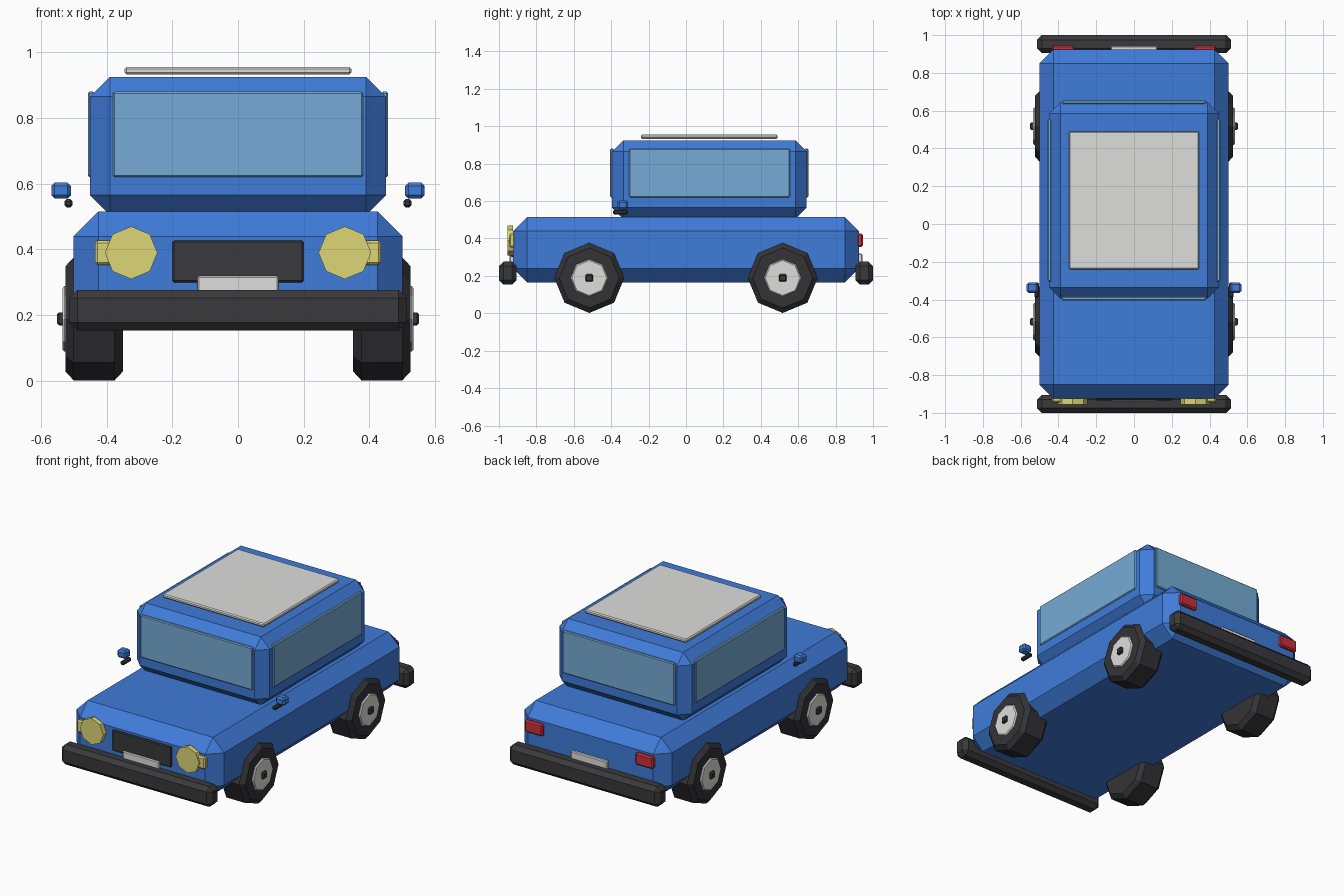
import bpy
import math

default = bpy.data.objects.get("Cube")
if default:
    bpy.data.objects.remove(default, do_unlink=True)


def material(name, rgb):
    m = bpy.data.materials.new(name)
    m.use_nodes = True
    color = (*rgb, 1.0)
    m.diffuse_color = color
    m.node_tree.nodes["Principled BSDF"].inputs["Base Color"].default_value = color
    return m


BLUE = material("blue paint", (0.05, 0.2, 0.7))
GLASS = material("window glass", (0.18, 0.41, 0.67))
GREY = material("light grey", (0.73, 0.73, 0.72))
DARK = material("dark trim", (0.042, 0.04, 0.043))
TYRE = material("tyre rubber", (0.034, 0.033, 0.038))
YELLOW = material("yellow lamp", (0.73, 0.68, 0.18))
RED = material("red lamp", (0.6, 0.03, 0.045))


def finish(ob, name, mat, bevel):
    ob.name = name
    ob.data.materials.append(mat)
    if bevel:
        mod = ob.modifiers.new("Chamfer", "BEVEL")
        mod.width = bevel
        mod.segments = 1
        mod.limit_method = "ANGLE"
        mod.angle_limit = math.radians(60)
    return ob


def box(name, mat, xs, ys, zs, bevel=0.0):
    """Chamfered box between the given limits on each axis."""
    spans = (xs, ys, zs)
    bpy.ops.mesh.primitive_cube_add(size=1, location=[(a + b) / 2 for a, b in spans])
    ob = bpy.context.object
    size = [abs(b - a) for a, b in spans]
    for v in ob.data.vertices:
        v.co = [c * s for c, s in zip(v.co, size)]
    return finish(ob, name, mat, bevel)


def octagon(name, mat, radius, depth, loc, axis, bevel=0.0):
    """Eight-sided disc with a corner pointing up, lying along x or y."""
    rot = (0, math.pi / 2, 0) if axis == "x" else (math.pi / 2, 0, 0)
    bpy.ops.mesh.primitive_cylinder_add(vertices=8, radius=radius, depth=depth,
                                        location=loc, rotation=rot)
    return finish(bpy.context.object, name, mat, bevel)


# Body shell, cabin and roof panel
box("body", BLUE, (-0.5, 0.5), (-0.925, 0.925), (0.165, 0.515), 0.075)
box("cabin", BLUE, (-0.45, 0.45), (-0.395, 0.645), (0.505, 0.925), 0.06)
box("roof_panel", GREY, (-0.345, 0.345), (-0.24, 0.49), (0.933, 0.955), 0.006)

# Windscreen and rear window
box("windscreen", GLASS, (-0.38, 0.38), (-0.405, -0.385), (0.62, 0.88), 0.005)
box("rear_window", GLASS, (-0.38, 0.38), (0.635, 0.655), (0.62, 0.88), 0.005)

# Grille, bumpers and plates
box("grille", DARK, (-0.2, 0.2), (-0.935, -0.915), (0.3, 0.427), 0.005)
for end, s in (("front", -1), ("rear", 1)):
    box(end + "_bumper", DARK, (-0.513, 0.513), sorted((s * 0.905, s * 1.0)),
        (0.153, 0.277), 0.025)
    box(end + "_plate", GREY, (-0.123, 0.123), sorted((s * 0.92, s * 0.943)),
        (0.24, 0.32), 0.005)

# Parts repeated on both sides
for side, s in (("left", 1), ("right", -1)):
    def span(a, b):
        return sorted((s * a, s * b))

    box(side + "_side_window", GLASS, span(0.437, 0.457), (-0.305, 0.555),
        (0.62, 0.88), 0.005)
    box(side + "_indicator", YELLOW, span(0.315, 0.435), (-0.945, -0.915),
        (0.353, 0.428), 0.008)
    octagon(side + "_headlight", YELLOW, 0.08, 0.03, (s * 0.325, -0.94, 0.39), "y")
    box(side + "_tail_light", RED, span(0.315, 0.435), (0.915, 0.945),
        (0.355, 0.428), 0.008)
    box(side + "_mirror", BLUE, span(0.508, 0.568), (-0.365, -0.31),
        (0.555, 0.603), 0.01)
    box(side + "_mirror_arm", DARK, span(0.503, 0.528), (-0.39, -0.31),
        (0.528, 0.553), 0.007)

    # Wheels
    for end, y in (("front", -0.517), ("rear", 0.517)):
        tag = f"{side}_{end}"
        octagon(tag + "_tyre", TYRE, 0.187, 0.175, (s * 0.4375, y, 0.189), "x", 0.025)
        octagon(tag + "_hub", GREY, 0.1, 0.04, (s * 0.514, y, 0.189), "x", 0.006)
        box(tag + "_hub_cap", DARK, span(0.52, 0.55), (y - 0.02, y + 0.02),
            (0.169, 0.209), 0.006)
